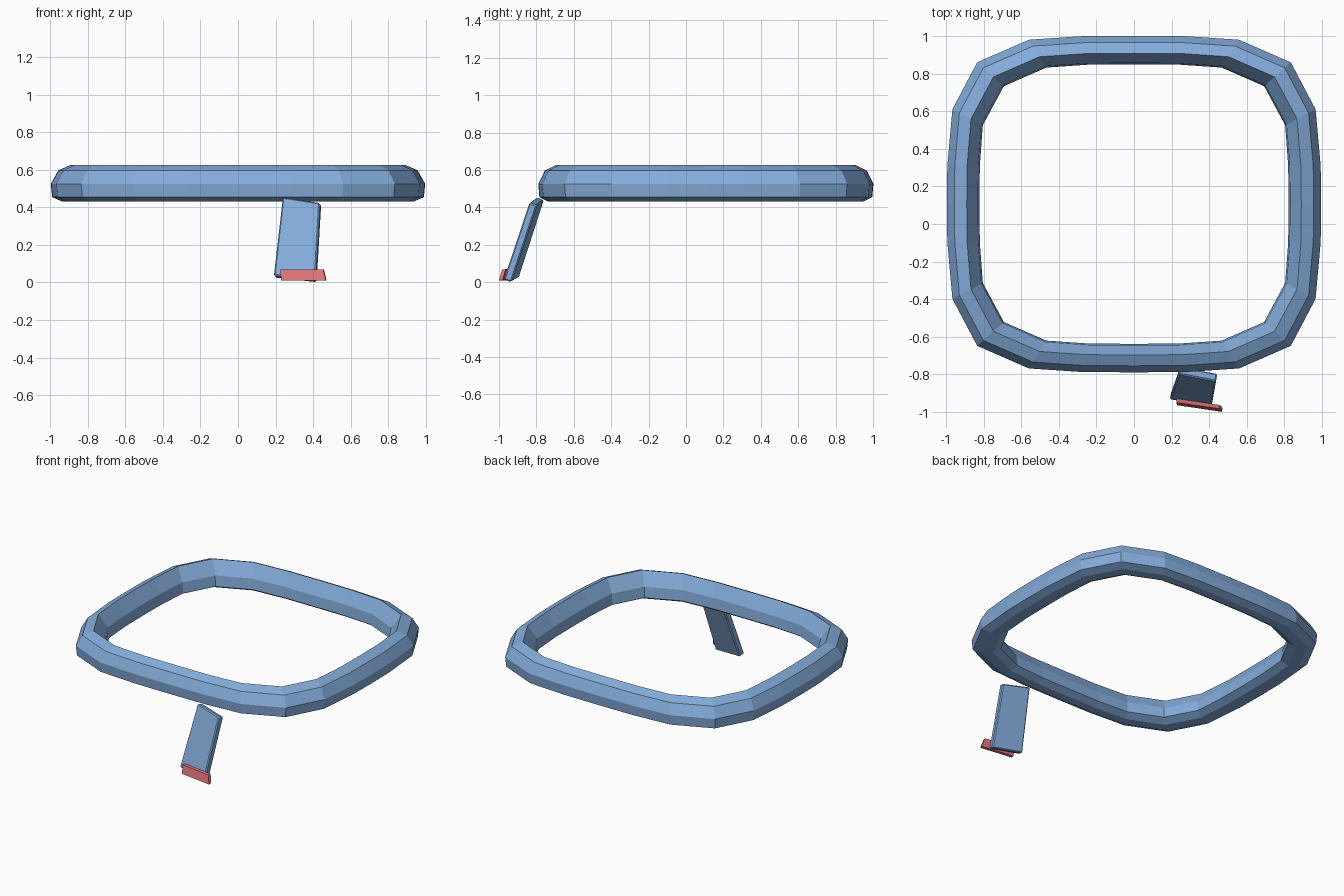
import bpy
import bmesh
from mathutils import Vector

old = bpy.data.objects.get("Cube")
if old:
    bpy.data.objects.remove(old, do_unlink=True)


def material(name, colour):
    m = bpy.data.materials.new(name)
    m.use_nodes = True
    m.diffuse_color = (*colour, 1)
    bsdf = m.node_tree.nodes["Principled BSDF"]
    bsdf.inputs["Base Color"].default_value = (*colour, 1)
    bsdf.inputs["Roughness"].default_value = 0.7
    return m


def build(name, verts, faces, mat):
    bm = bmesh.new()
    vs = [bm.verts.new(v) for v in verts]
    for f in faces:
        bm.faces.new([vs[i] for i in f])
    bmesh.ops.recalc_face_normals(bm, faces=bm.faces)
    mesh = bpy.data.meshes.new(name)
    bm.to_mesh(mesh)
    bm.free()
    mesh.materials.append(mat)
    ob = bpy.data.objects.new(name, mesh)
    bpy.context.collection.objects.link(ob)
    return ob


def slab(name, front, depth, mat, bevel=0):
    """Thicken a four-cornered front face by the vector depth."""
    front = [Vector(p) for p in front]
    back = [p + Vector(depth) for p in front]
    sides = [(i, (i + 1) % 4, (i + 1) % 4 + 4, i + 4) for i in range(4)]
    ob = build(name, front + back, [(0, 1, 2, 3), (7, 6, 5, 4)] + sides, mat)
    if bevel:
        mod = ob.modifiers.new("Chamfer", 'BEVEL')
        mod.width = bevel
        mod.segments = 1
    return ob


def full_loop(quarter):
    """Mirror a quarter outline, running from +x to +y, into a closed loop."""
    half = quarter + [(-x, y) for x, y in reversed(quarter[:-1])]
    return half + [(x, -y) for x, y in reversed(half[1:-1])]


blue = material("soft_blue", (0.23, 0.41, 0.70))
red = material("soft_red", (0.72, 0.17, 0.19))

# Rounded-square ring: outer and inner outlines joined by a seven-sided section
outer = full_loop([(0.997, 0), (0.994, 0.205), (0.967, 0.505), (0.835, 0.755),
                   (0.56, 0.875), (0.28, 0.894), (0, 0.896)])
inner = full_loop([(0.823, 0), (0.821, 0.205), (0.805, 0.42), (0.693, 0.628),
                   (0.467, 0.727), (0.235, 0.743), (0, 0.744)])
# (share of the way from outer to inner outline, height)
section = [(0, 0.525), (0.23, 0.597), (0.61, 0.626), (0.95, 0.535),
           (1, 0.46), (0.72, 0.432), (0.34, 0.432), (0.04, 0.455)]
CENTRE_Y = 0.106
n, s = len(outer), len(section)
ring_verts = [(ox + (ix - ox) * t, oy + (iy - oy) * t + CENTRE_Y, z)
              for (ox, oy), (ix, iy) in zip(outer, inner) for t, z in section]
ring_faces = [(i * s + j, i * s + (j + 1) % s,
               (i + 1) % n * s + (j + 1) % s, (i + 1) % n * s + j)
              for i in range(n) for j in range(s)]
build("rounded_ring", ring_verts, ring_faces, blue)

# Slanted strap hanging from the front of the ring
slab("hanging_strap",
     [(0.238, -0.80, 0.455), (0.436, -0.838, 0.425),
      (0.412, -0.975, 0.014), (0.19, -0.935, 0.038)],
     (0.008, 0.041, -0.014), blue, bevel=0.007)

# Thin red plate across the strap's lower end
slab("strap_end_plate",
     [(0.225, -0.95, 0.068), (0.455, -0.984, 0.068),
      (0.468, -1.0, 0.01), (0.23, -0.965, 0.01)],
     (0.003, 0.02, 0.002), red)
